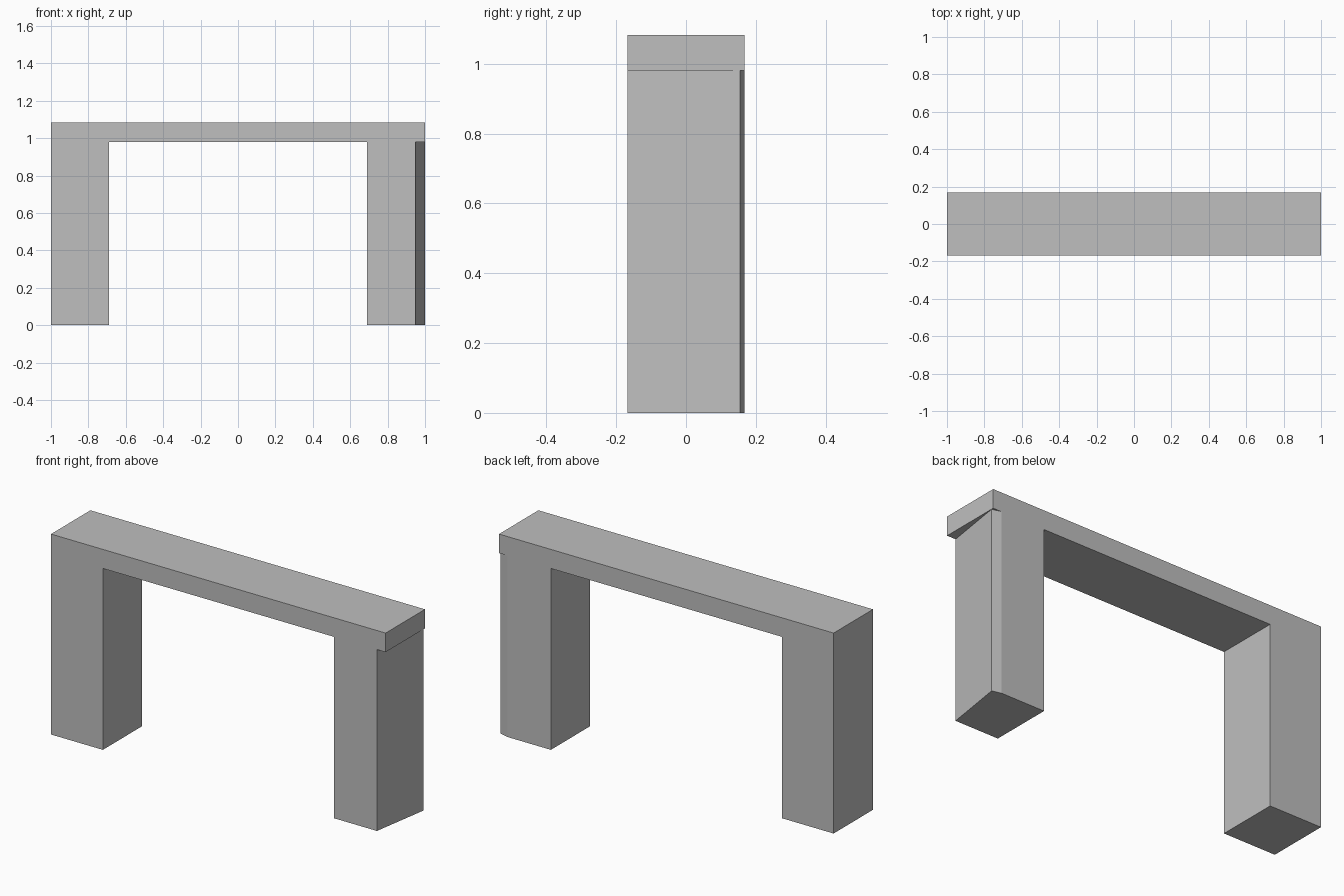
import bpy
import bmesh
from mathutils import Vector

cube = bpy.data.objects.get("Cube")
if cube:
    bpy.data.objects.remove(cube, do_unlink=True)

DEPTH = 0.168      # half depth of the frame
TOP = 1.083        # top of the lintel
UNDER = 0.98       # underside of the lintel
INNER = 0.69       # inner face of the legs

grey = bpy.data.materials.new("plain_grey")
grey.use_nodes = True
colour = (0.52, 0.52, 0.52, 1)
grey.diffuse_color = colour
grey.node_tree.nodes["Principled BSDF"].inputs["Base Color"].default_value = colour


def prism(name, outline, sweep):
    """Sweep a flat outline of 3D points into a closed solid."""
    bm = bmesh.new()
    base = bm.faces.new([bm.verts.new(p) for p in outline])
    swept = bmesh.ops.extrude_face_region(bm, geom=[base])["geom"]
    verts = [v for v in swept if isinstance(v, bmesh.types.BMVert)]
    bmesh.ops.translate(bm, verts=verts, vec=Vector(sweep))
    bmesh.ops.recalc_face_normals(bm, faces=bm.faces)
    mesh = bpy.data.meshes.new(name)
    bm.to_mesh(mesh)
    bm.free()
    mesh.materials.append(grey)
    obj = bpy.data.objects.new(name, mesh)
    bpy.context.collection.objects.link(obj)
    return obj


# Two legs and the lintel as one solid
half = [(1, 0), (1, TOP)]
inner = [(-INNER, 0), (-INNER, UNDER), (INNER, UNDER), (INNER, 0)]
outline = half + [(-x, z) for x, z in reversed(half)] + inner
frame = prism("portal_frame", [(x, -DEPTH, z) for x, z in outline], (0, 2 * DEPTH, 0))

# Outer side of the left leg is trimmed at a slant below the lintel
trim = [(0.948, -DEPTH), (0.999, 0.155), (0.95, DEPTH),
        (0.95, 0.3), (1.1, 0.3), (1.1, -0.3), (0.948, -0.3)]
cutter = prism("leg_trim_cutter", [(x, y, -0.1) for x, y in trim], (0, 0, UNDER + 0.1))
cutter.hide_render = True

cut = frame.modifiers.new("leg_trim", "BOOLEAN")
cut.operation = "DIFFERENCE"
cut.solver = "EXACT"
cut.object = cutter
bpy.context.view_layer.objects.active = frame
bpy.ops.object.modifier_apply(modifier=cut.name)
bpy.data.objects.remove(cutter, do_unlink=True)
